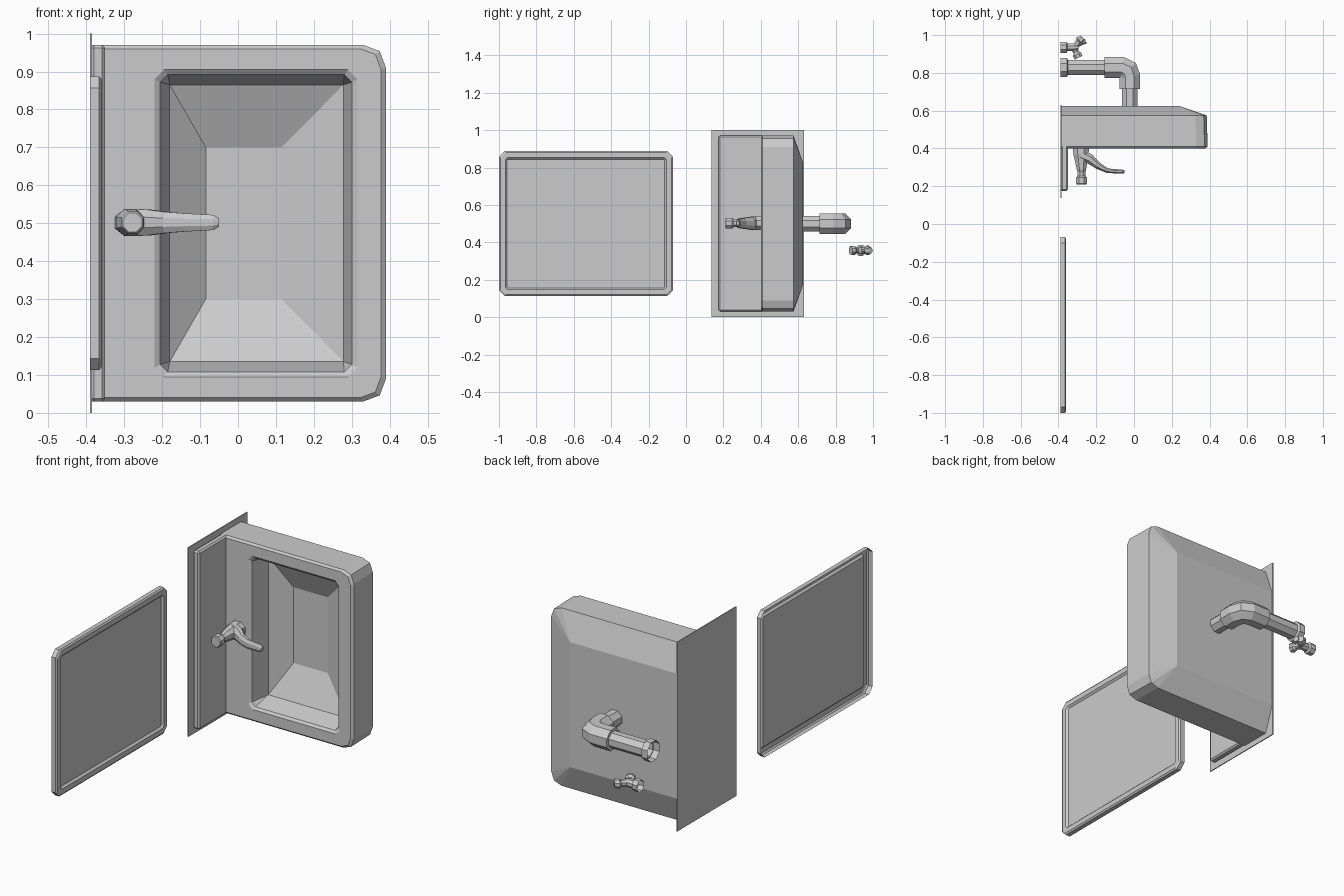
import bpy, bmesh, math
from mathutils import Vector

if "Cube" in bpy.data.objects:
    bpy.data.objects.remove(bpy.data.objects["Cube"])


def finish(bm, name):
    bmesh.ops.remove_doubles(bm, verts=bm.verts, dist=1e-5)
    bmesh.ops.recalc_face_normals(bm, faces=bm.faces)
    me = bpy.data.meshes.new(name)
    bm.to_mesh(me)
    bm.free()
    ob = bpy.data.objects.new(name, me)
    bpy.context.collection.objects.link(ob)
    return ob


def loft(bm, rings, cap_start=False, cap_end=False):
    vs = [[bm.verts.new(p) for p in r] for r in rings]
    n = len(vs[0])
    for a, b in zip(vs, vs[1:]):
        for i in range(n):
            j = (i + 1) % n
            bm.faces.new((a[i], a[j], b[j], b[i]))
    if cap_start:
        bm.faces.new(vs[0][::-1])
    if cap_end:
        bm.faces.new(vs[-1])
    return vs


def box(name, lo, hi, bevel=0):
    bm = bmesh.new()
    bmesh.ops.create_cube(bm, size=1)
    for v in bm.verts:
        v.co = [lo[i] + (v.co[i] + .5) * (hi[i] - lo[i]) for i in range(3)]
    if bevel:
        bmesh.ops.bevel(bm, geom=bm.edges[:], offset=bevel, segments=1, affect='EDGES')
    return finish(bm, name)


def chamfer_rect(u0, u1, v0, v1, c):
    return [(u0 + c, v0), (u1 - c, v0), (u1, v0 + c), (u1, v1 - c),
            (u1 - c, v1), (u0 + c, v1), (u0, v1 - c), (u0, v0 + c)]


def tube(name, path, z, caps=(True, True), sides=8):
    """Mitred faceted tube in a flat plane; path items are (x, y, in-plane radius, z radius)."""
    bm = bmesh.new()
    pts = [Vector(p[:2]) for p in path]
    dirs = [(b - a).normalized() for a, b in zip(pts, pts[1:])]
    rings = []
    for i, p in enumerate(path):
        d0, d1 = dirs[max(i - 1, 0)], dirs[min(i, len(dirs) - 1)]
        t = (d0 + d1).normalized()
        k = 1 / max(t.dot(d1), .7) / math.cos(math.pi / sides)
        ring = []
        for s in range(sides):
            a = 2 * math.pi * (s + .5) / sides
            w = math.cos(a) * p[2] * k
            h = math.sin(a) * p[3] / math.cos(math.pi / sides)
            ring.append((p[0] - t.y * w, p[1] + t.x * w, z + h))
        rings.append(ring)
    loft(bm, rings, *caps)
    return finish(bm, name)


def pipe(name, pts, z, caps=(True, True), sides=8):
    return tube(name, [(x, y, r, r) for x, y, r in pts], z, caps, sides)


# Wall plate and splash back
box("wall_plate", (-.39, .137, 0), (-.385, .63, 1))
box("splash_back", (-.387, .175, .03), (-.35, .42, .97), .008)


# Basin body: rounded outer shell joined to a sunken bowl
def shell_ring(y, x1, z0, z1, c):
    o = [(-.387, z0), (x1 - c, z0), (x1 - c * .27, z0 + c * .27), (x1, z0 + c),
         (x1, z1 - c), (x1 - c * .27, z1 - c * .27), (x1 - c, z1), (-.387, z1)]
    return [(x, y, z) for x, z in o]


def bowl_ring(y, x0, x1, z0, z1, c):
    return [(x, y, z) for x, z in chamfer_rect(x0, x1, z0, z1, c)]


bm = bmesh.new()
outer = loft(bm, [shell_ring(.40, .377, .04, .96, .055),
                  shell_ring(.41, .39, .03, .97, .06),
                  shell_ring(.575, .385, .03, .97, .06),
                  shell_ring(.625, .24, .17, .83, .0)], cap_end=True)
inner = loft(bm, [bowl_ring(.40, -.22, .315, .095, .905, .025),
                  bowl_ring(.41, -.205, .30, .108, .892, .02),
                  bowl_ring(.51, -.18, .278, .135, .865, 0),
                  bowl_ring(.585, -.085, .115, .30, .70, 0)], cap_end=True)
rim = []
for r in (outer[0], inner[0]):
    rim += [bm.edges.get((r[i], r[(i + 1) % 8])) for i in range(8)]
bmesh.ops.triangle_fill(bm, edges=rim, use_beauty=True, normal=(0, -1, 0))
bmesh.ops.dissolve_degenerate(bm, edges=bm.edges, dist=1e-5)
finish(bm, "basin")

# Mirror: open-backed frame with recessed panel
bm = bmesh.new()
rings = []
for x, i, c in ((-.39, 0, .03), (-.366, 0, .03), (-.36, .008, .027),
                (-.36, .034, .012), (-.37, .044, .004)):
    rings.append([(x, y, z) for y, z in chamfer_rect(-1 + i, -.07 - i, .113 + i, .887 - i, c)])
loft(bm, rings, cap_end=True)
finish(bm, "mirror")

# Tap: body, handle and spout
tube("tap_body", [(-.281, .405, .044, .036), (-.281, .37, .04, .036),
                  (-.278, .29, .025, .028), (-.277, .27, .018, .02)], .502)
pipe("tap_handle", [(-.277, .30, .02), (-.278, .255, .021), (-.278, .245, .029),
                    (-.278, .215, .029), (-.278, .21, .025)], .502)
tube("tap_spout", [(-.28, .365, .03, .036), (-.235, .345, .026, .034),
                   (-.19, .308, .018, .028), (-.14, .282, .012, .024),
                   (-.065, .277, .011, .02), (-.05, .277, .008, .011)], .502)

# Waste pipe: outlet, elbow with collars, run to the wall
pipe("waste_outlet", [(-.022, .61, .041), (-.022, .73, .041)], .5)
pipe("waste_elbow", [(-.022, .715, .055), (-.022, .78, .055), (-.034, .813, .055),
                     (-.065, .828, .055), (-.155, .828, .055)], .5)
pipe("waste_run", [(-.14, .828, .04), (-.36, .828, .04)], .5, (False, False))
pipe("waste_wall_collar", [(-.35, .828, .04), (-.355, .828, .051), (-.39, .828, .051)],
     .5, (False, False))

# Shut-off valve: wall stem, angled outlet and small handle
pipe("valve_stem", [(-.39, .935, .029), (-.358, .935, .029), (-.352, .935, .02),
                    (-.315, .935, .02), (-.295, .937, .016)], .357, (False, True))
pipe("valve_outlet", [(-.32, .93, .017), (-.292, .965, .016), (-.288, .97, .025),
                      (-.27, .985, .016)], .357)
pipe("valve_handle", [(-.325, .94, .017), (-.307, .91, .014), (-.302, .898, .024),
                      (-.293, .88, .022)], .357)
pipe("valve_knob", [(-.31, .943, .012), (-.275, .96, .012), (-.255, .968, .014)], .357)
